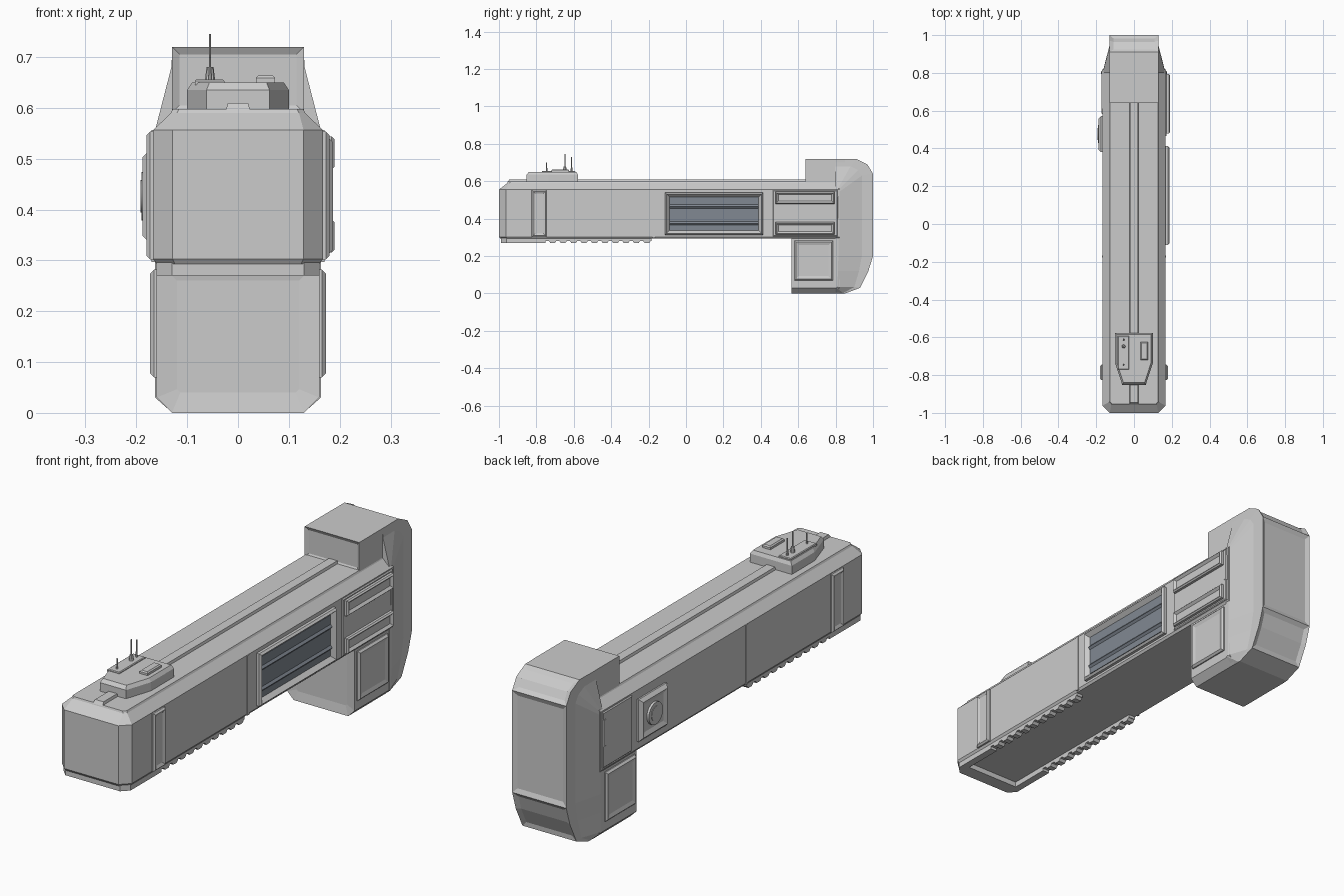
import bpy, bmesh
from mathutils import Vector

if "Cube" in bpy.data.objects:
    bpy.data.objects.remove(bpy.data.objects["Cube"])


def finish(name, bm, mat=None):
    me = bpy.data.meshes.new(name)
    bm.to_mesh(me)
    bm.free()
    ob = bpy.data.objects.new(name, me)
    bpy.context.collection.objects.link(ob)
    if mat:
        me.materials.append(mat)
    return ob


def inset(bm, faces, width, depth):
    bmesh.ops.inset_region(bm, faces=faces, thickness=width, depth=-depth,
                           use_even_offset=True, use_boundary=True)


def loft(rings):
    """Closed skin through rings that have equal point counts."""
    bm = bmesh.new()
    vs = [[bm.verts.new(p) for p in r] for r in rings]
    n = len(rings[0])
    for a, b in zip(vs, vs[1:]):
        for i in range(n):
            bm.faces.new((a[i], a[(i + 1) % n], b[(i + 1) % n], b[i]))
    bm.faces.new(vs[0])
    bm.faces.new(vs[-1])
    bmesh.ops.recalc_face_normals(bm, faces=bm.faces)
    bm.normal_update()
    return bm


def box(name, lo, hi, out=None, bevel=0, width=0, depth=0, mat=None):
    """Box whose face towards `out` can be bevelled and given a sunken panel."""
    (a, b, c), (d, e, f) = lo, hi
    bm = loft([[(x, b, c), (x, e, c), (x, e, f), (x, b, f)] for x in (min(a, d), max(a, d))])
    if out:
        out = Vector(out)
        pick = lambda: max((q for q in bm.faces if q.normal.dot(out) > .9), key=lambda q: q.calc_area())
        if bevel:
            bmesh.ops.bevel(bm, geom=list(pick().edges), offset=bevel, segments=1, affect='EDGES')
            bm.normal_update()
        if width:
            inset(bm, [pick()], width, depth)
    return finish(name, bm, mat)


def cylinder(name, centre, r, h, axis='Z', n=12, r2=None):
    bpy.ops.mesh.primitive_cone_add(vertices=n, radius1=r, radius2=r if r2 is None else r2, depth=h,
                                    location=centre, rotation=(0, 1.5708 if axis == 'X' else 0, 0))
    bpy.context.object.name = name
    bpy.ops.object.shade_smooth_by_angle()


# Main hull: chamfered outline lofted upward
def outline(x, y, c, z, back=.82):
    return [(-x, back, z), (-x, y + c, z), (-x + c, y, z), (x - c, y, z), (x, y + c, z), (x, back, z)]


finish("main_hull", loft([outline(.16, -.993, .036, .293), outline(.167, -1, .038, .303),
                          outline(.167, -1, .038, .556), outline(.132, -.955, .012, .59),
                          outline(.128, -.952, .012, .598)]))

# Spine rail along the deck
finish("spine_rail", loft([[(-.024, y0, .595), (-.02, y1, .609), (.02, y1, .609), (.024, y0, .595)]
                           for y0, y1 in ((-.955, -.945), (.66, .66))]))

# Rear column: outer profile in y,z flaring to a narrower profile at the sides
outer = [(.80, 0), (.85, 0), (.93, .03), (.975, .12), (1, .20), (1, .64), (.97, .69), (.91, .72), (.80, .72)]
mid = [(.80, .002), (.84, .002), (.90, .035), (.925, .12), (.94, .20), (.94, .63), (.92, .66), (.88, .68), (.80, .68)]
inner = [(.80, .03), (.805, .03), (.81, .035), (.812, .12), (.815, .20), (.815, .54), (.812, .55), (.81, .556), (.80, .556)]
sections = [(-.163, inner), (-.131, mid), (-.129, outer), (.129, outer), (.131, mid), (.163, inner)]
bm = loft([[(x, y, z) for y, z in prof] for x, prof in sections])
groups = [[f for f in bm.faces if abs(f.calc_center_median().x) < .01 and f.normal.y > .3
           and lo < f.calc_center_median().z < hi] for lo, hi in ((.2, .6), (.02, .2), (.6, .72))]
for g in groups:
    inset(bm, g, .02, .008)
finish("rear_column", bm)

# Upper head overhanging the deck
box("upper_head", (-.13, .64, .59), (.13, .85, .72), (0, -1, 0), 0, .015, .008)

# Lower block with chamfered keel edges and front panel
bm = loft([[(-.16, y, .30), (-.16, y, .03), (-.13, y, 0), (.13, y, 0), (.16, y, .03), (.16, y, .30)]
           for y in (.565, .82)])
inset(bm, [f for f in bm.faces if f.normal.y < -.9], .04, .006)
finish("lower_block", bm)

# Parts mirrored on both flanks
for s, side in ((-1, "left"), (1, "right")):
    out = (s, 0, 0)
    box(f"lower_hatch_{side}", (s * .155, .58, .07), (s * .173, .785, .282), out, .008, .016, .005)
    box(f"bow_strip_{side}", (s * .16, -.825, .302), (s * .18, -.745, .553), out, .007, .012, .006)
    box(f"hull_seam_{side}", (s * .16, -.178, .297), (s * .170, -.166, .556))
    box(f"stern_bracket_{side}", (s * .15, .79, .40), (s * .174, .812, .52), out, .004)
    # Keel rails, stepped towards the middle with teeth
    box(f"keel_rail_{side}", (s * .128, -.96, .27), (s * .16, -.75, .297))
    box(f"keel_rail_thin_{side}", (s * .128, -.75, .281), (s * .16, -.185, .297))
    for i in range(10):
        y = -.735 + i * .056
        finish(f"keel_tooth_{side}_{i}", loft([[(s * x, y, .283), (s * x, y + .01, .270),
                                              (s * x, y + .034, .270), (s * x, y + .044, .283)]
                                             for x in (.128, .16)]))

# Front keel lip joining the rails
finish("keel_front_lip", loft([[(-.16, -.93, z), (-.16, -.96, z), (-.13, -.99, z),
                                (.13, -.99, z), (.16, -.96, z), (.16, -.93, z)] for z in (.27, .297)]))

# Right flank hangar window
glass = bpy.data.materials.new("dark_glass")
glass.diffuse_color = (.22, .25, .29, 1)
glass.use_nodes = True
glass.node_tree.nodes["Principled BSDF"].inputs["Base Color"].default_value = glass.diffuse_color
box("window_frame", (.155, -.112, .313), (.187, .412, .54), (1, 0, 0), .008, .018, .02)
box("window_pane", (.16, -.088, .338), (.170, .388, .515), mat=glass)
for i, z in enumerate((.375, .465)):
    finish(f"window_louvre_{i}", loft([[(.168, y, z - .012), (.178, y, z), (.168, y, z + .012)]
                                      for y in (-.088, .388)]), glass)

# Right flank stern plate with two slotted bars
box("stern_plate", (.16, .465, .305), (.173, .81, .552), (1, 0, 0), .004)
for i, z in enumerate((.315, .478)):
    box(f"slotted_bar_{i}", (.165, .478, z), (.19, .795, z + .066), (1, 0, 0), .006, .010, .010)

# Left flank round port
box("port_plate", (-.155, .38, .335), (-.188, .572, .517), (-1, 0, 0), .014, .018, .008)
cylinder("port_ring", (-.182, .476, .426), .048, .016, 'X', 24)
cylinder("port_cap", (-.184, .476, .426), .032, .016, 'X', 24)
box("left_stern_plate", (-.16, .61, .31), (-.172, .81, .55), (-1, 0, 0), .004)


# Bridge deck house with tapered bow
def deck(x, nose, front, z, back):
    return [(-x, back, z), (-x, -.735, z), (-nose, front, z), (nose, front, z), (x, -.735, z), (x, back, z)]


bm = loft([deck(.1, .062, -.852, .595, -.578), deck(.1, .062, -.852, .635, -.578),
           deck(.09, .056, -.84, .65, -.585)])
finish("bridge", bm)
box("bridge_hatch", (.035, -.72, .645), (.073, -.625, .664), (0, 0, 1), .005)
box("antenna_plate", (-.085, -.77, .645), (-.027, -.592, .656), (0, 0, 1), .003)
for i, (y, top, r) in enumerate(((-.745, .70, .004), (-.648, .745, .010), (-.612, .73, .005))):
    cylinder(f"antenna_base_{i}", (-.055, y, .667), r, .026, n=8, r2=r * .7)
    cylinder(f"antenna_mast_{i}", (-.055, y, (top + .655) / 2), .0025, top - .655, n=6)
